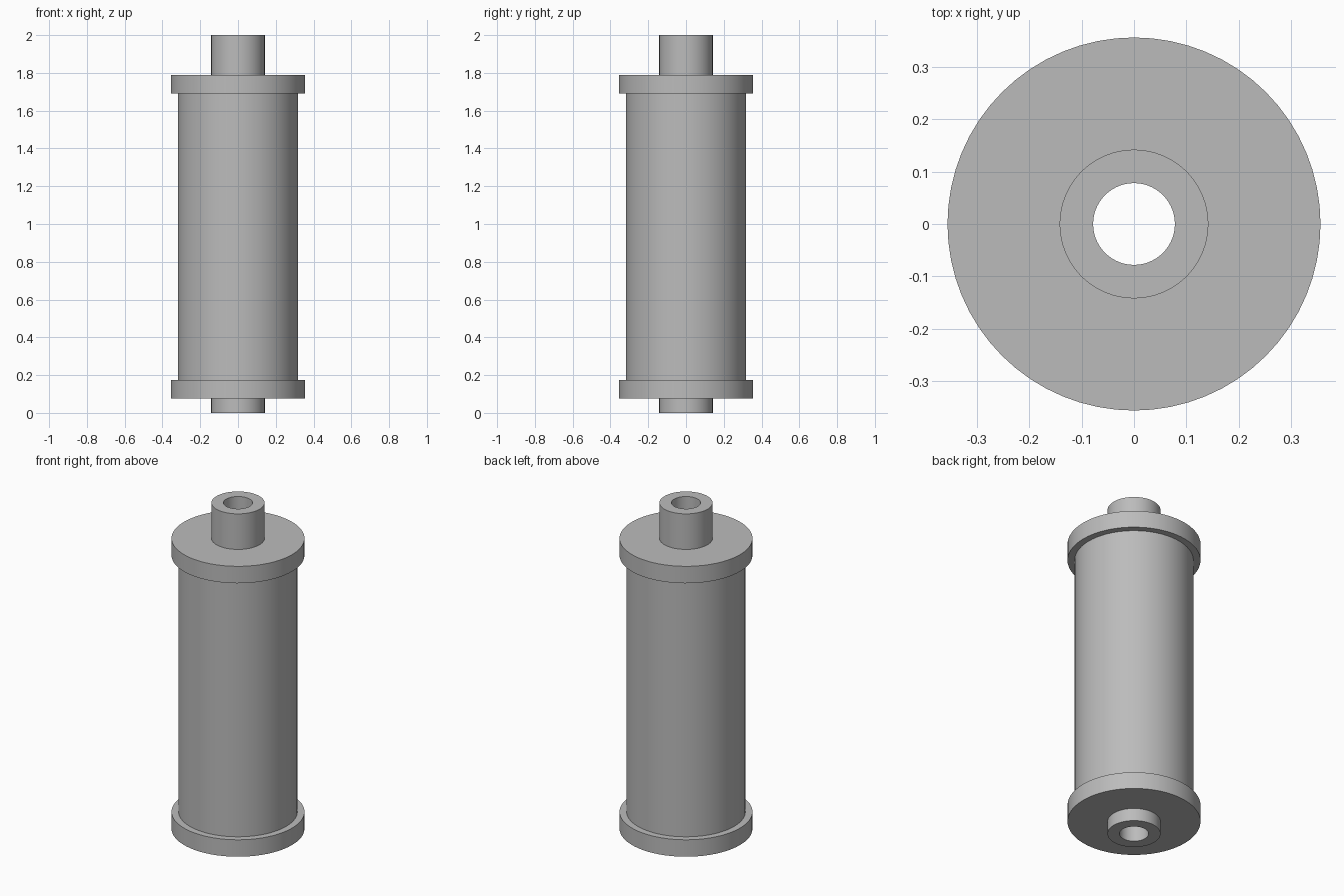
import bpy
import bmesh
from math import cos, sin, tau, radians

default = bpy.data.objects.get("Cube")
if default:
    bpy.data.objects.remove(default, do_unlink=True)

# One plain grey for every part
grey = bpy.data.materials.new("plain grey")
grey.use_nodes = True
colour = (0.5, 0.5, 0.5, 1)
grey.diffuse_color = colour
grey.node_tree.nodes["Principled BSDF"].inputs["Base Color"].default_value = colour


def ring(name, outer, inner, bottom, top, sides=64):
    """A closed tube around the z axis, swept from a rectangular section."""
    bm = bmesh.new()
    section = [(inner, bottom), (outer, bottom), (outer, top), (inner, top)]
    loops = [[bm.verts.new((r * cos(tau * i / sides), r * sin(tau * i / sides), z))
              for i in range(sides)] for r, z in section]
    for k in range(4):
        a, b = loops[k], loops[(k + 1) % 4]
        for i in range(sides):
            j = (i + 1) % sides
            bm.faces.new((a[i], a[j], b[j], b[i]))
    bmesh.ops.recalc_face_normals(bm, faces=bm.faces)
    mesh = bpy.data.meshes.new(name)
    bm.to_mesh(mesh)
    bm.free()
    mesh.materials.append(grey)
    obj = bpy.data.objects.new(name, mesh)
    bpy.context.collection.objects.link(obj)
    bpy.ops.object.select_all(action="DESELECT")
    obj.select_set(True)
    bpy.context.view_layer.objects.active = obj
    bpy.ops.object.shade_smooth_by_angle(angle=radians(30))
    return obj


# Hollow shaft running the full height
ring("hollow_shaft", 0.142, 0.078, 0, 2)

# Roller body, its ends seated inside the flanges
ring("roller_body", 0.318, 0.13, 0.1, 1.76)

# End flanges
ring("bottom_flange", 0.356, 0.13, 0.075, 0.175)
ring("top_flange", 0.356, 0.13, 1.69, 1.79)
